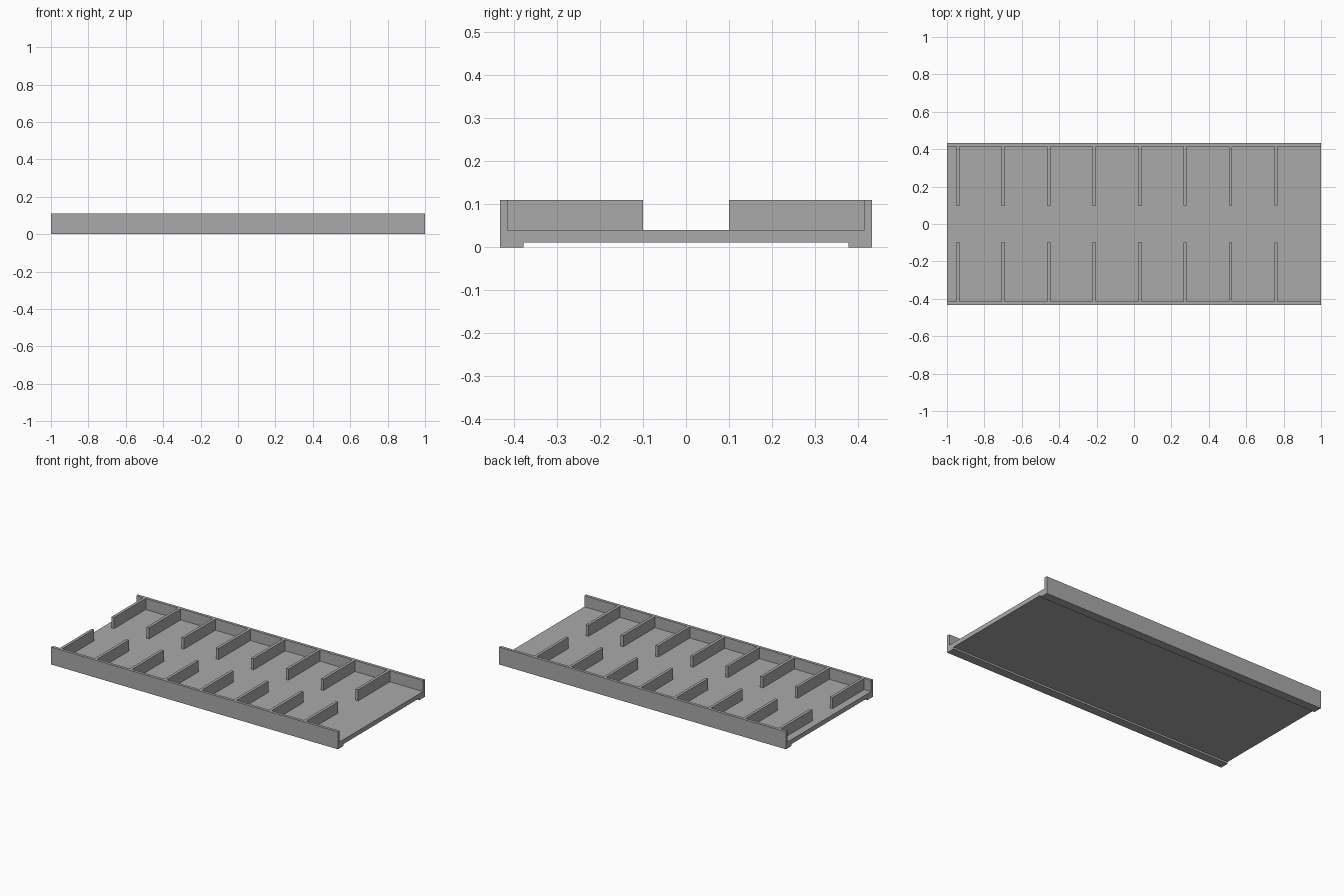
import bpy
import bmesh

default = bpy.data.objects.get("Cube")
if default:
    bpy.data.objects.remove(default, do_unlink=True)

grey = bpy.data.materials.new("mid grey")
grey.use_nodes = True
colour = (0.4, 0.4, 0.4, 1)
grey.diffuse_color = colour
grey.node_tree.nodes["Principled BSDF"].inputs["Base Color"].default_value = colour

# Main dimensions
HALF_LENGTH, HALF_WIDTH, HEIGHT = 1.0, 0.433, 0.11
WALL_INNER, FOOT_INNER, FIN_INNER = 0.415, 0.378, 0.10
FLOOR_BOTTOM, FLOOR_TOP = 0.012, 0.04
FIN_COUNT, FIN_FIRST, FIN_STEP, FIN_THICK = 8, -0.943, 0.2432, 0.018


def extrude_profile(name, profile, x_start, x_end):
    """Extrude a closed (y, z) outline along x."""
    bm = bmesh.new()
    face = bm.faces.new([bm.verts.new((x_start, y, z)) for y, z in profile])
    result = bmesh.ops.extrude_face_region(bm, geom=[face])
    moved = [v for v in result["geom"] if isinstance(v, bmesh.types.BMVert)]
    bmesh.ops.translate(bm, vec=(x_end - x_start, 0, 0), verts=moved)
    bmesh.ops.recalc_face_normals(bm, faces=bm.faces)
    mesh = bpy.data.meshes.new(name)
    bm.to_mesh(mesh)
    bm.free()
    mesh.materials.append(grey)
    obj = bpy.data.objects.new(name, mesh)
    bpy.context.collection.objects.link(obj)
    return obj


# Tray: floor, side walls and feet in one mirrored cross-section
half = [(FOOT_INNER, FLOOR_BOTTOM), (FOOT_INNER, 0), (HALF_WIDTH, 0),
        (HALF_WIDTH, HEIGHT), (WALL_INNER, HEIGHT), (WALL_INNER, FLOOR_TOP)]
outline = half + [(-y, z) for y, z in reversed(half)]
extrude_profile("tray", outline, -HALF_LENGTH, HALF_LENGTH)

# Divider fins along both walls
for side, label in ((-1, "front"), (1, "back")):
    inner, outer = side * FIN_INNER, side * WALL_INNER
    fin = [(inner, FLOOR_TOP), (outer, FLOOR_TOP), (outer, HEIGHT), (inner, HEIGHT)]
    for i in range(FIN_COUNT):
        x = FIN_FIRST + i * FIN_STEP
        extrude_profile(f"{label}_divider_{i + 1}", fin,
                        x - FIN_THICK / 2, x + FIN_THICK / 2)
